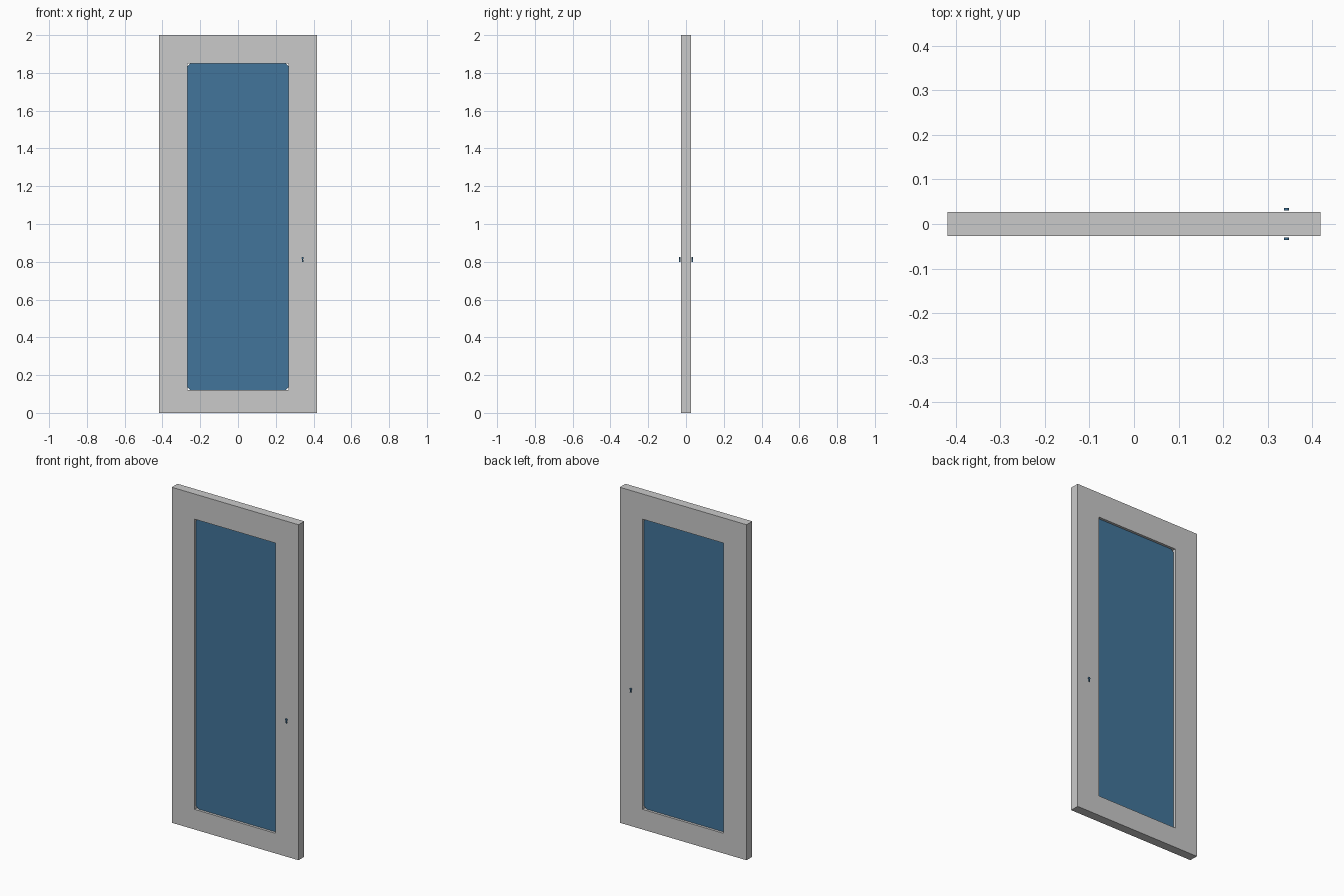
import bpy, bmesh, math

if "Cube" in bpy.data.objects:
    bpy.data.objects.remove(bpy.data.objects["Cube"])


def material(name, rgb):
    m = bpy.data.materials.new(name)
    m.diffuse_color = (*rgb, 1)
    m.use_nodes = True
    m.node_tree.nodes["Principled BSDF"].inputs["Base Color"].default_value = m.diffuse_color
    return m


GREY = material("frame grey", (0.59, 0.59, 0.59))
BLUE = material("glass blue", (0.054, 0.178, 0.328))

W, H, D = 0.418, 2.0, 0.027          # door half width, height, half depth
OW, OB, OT = 0.267, 0.12, 1.85       # opening half width, bottom, top


def make_object(name, bm, mat):
    bmesh.ops.recalc_face_normals(bm, faces=bm.faces)
    me = bpy.data.meshes.new(name)
    bm.to_mesh(me)
    bm.free()
    me.materials.append(mat)
    ob = bpy.data.objects.new(name, me)
    bpy.context.collection.objects.link(ob)
    return ob


def plate(name, outline, y0, y1, mat):
    """Extrude an (x, z) outline from y0 to y1."""
    bm = bmesh.new()
    a = [bm.verts.new((x, y0, z)) for x, z in outline]
    b = [bm.verts.new((x, y1, z)) for x, z in outline]
    bm.faces.new(a)
    bm.faces.new(b[::-1])
    for i in range(len(a)):
        j = (i + 1) % len(a)
        bm.faces.new((a[i], b[i], b[j], a[j]))
    return make_object(name, bm, mat)


def rect(w, z0, z1):
    return [(-w, z0), (w, z0), (w, z1), (-w, z1)]


# door frame: rectangular ring with a through opening
bm = bmesh.new()
loops = [[bm.verts.new((x, y, z)) for x, z in r]
         for r, y in ((rect(W, 0, H), -D), (rect(W, 0, H), D),
                      (rect(OW, OB, OT), D), (rect(OW, OB, OT), -D))]
for k in range(4):
    p, q = loops[k], loops[(k + 1) % 4]
    for i in range(4):
        j = (i + 1) % 4
        bm.faces.new((p[i], p[j], q[j], q[i]))
make_object("door_frame", bm, GREY)

# recessed glass pane with small clipped corners
c = 0.015
pane = [(-OW + c, OB), (OW - c, OB), (OW, OB + c), (OW, OT - c),
        (OW - c, OT), (-OW + c, OT), (-OW, OT - c), (-OW, OB + c)]
plate("glass_pane", pane, -0.012, 0.012, BLUE)

# keyhole on both faces: round head with a short tapered stem
kx, kz, r = 0.342, 0.820, 0.006
keyhole = [(kx - 0.004, 0.800), (kx + 0.004, 0.800)]
for i in range(13):
    t = math.radians(-60 + 300 * i / 12)
    keyhole.append((kx + r * math.cos(t), kz + r * math.sin(t)))
for side, s in (("front", -1), ("back", 1)):
    plate(side + "_keyhole", keyhole, s * 0.030, s * 0.036, BLUE)
